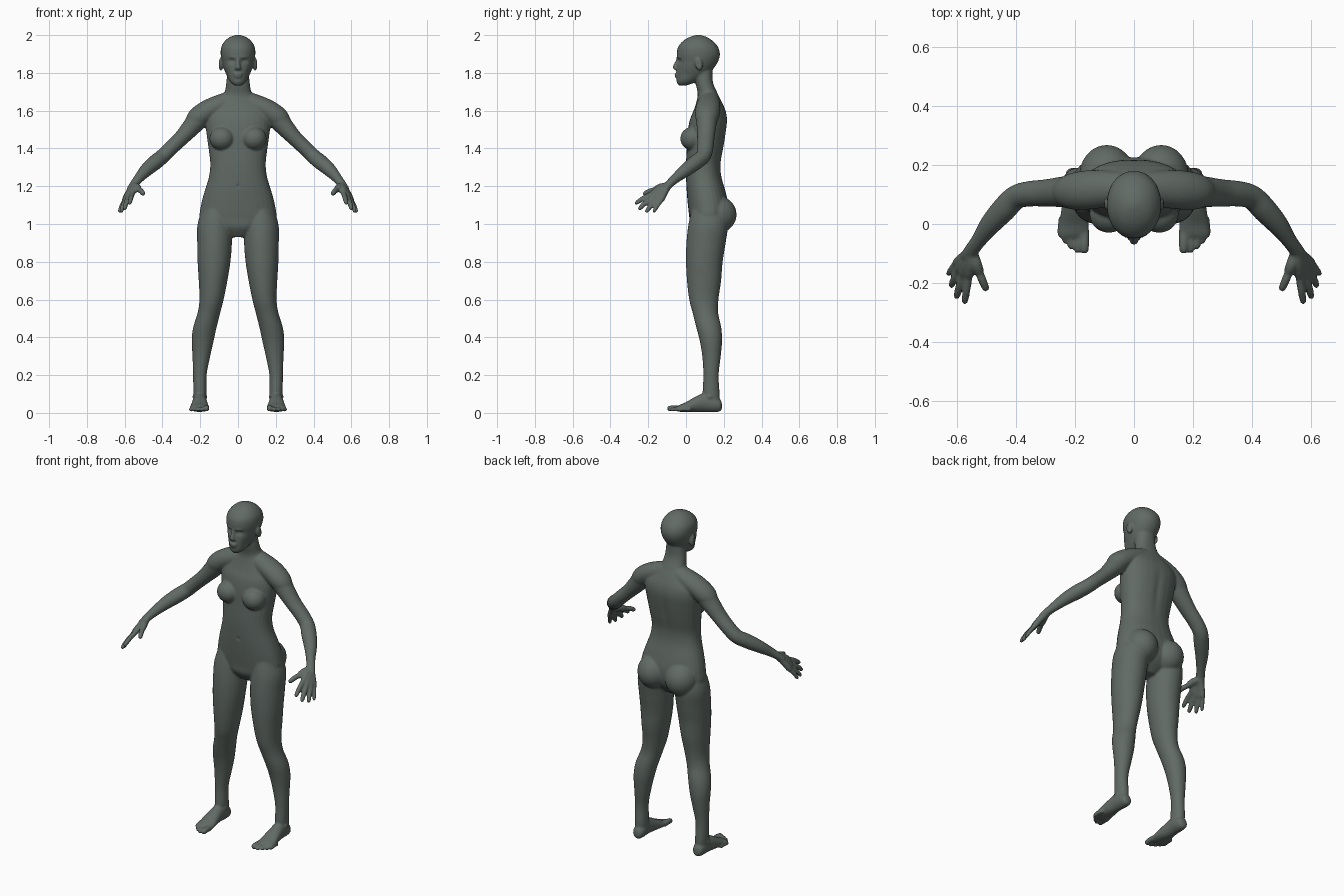
import bpy, bmesh, math
from mathutils import Vector, Matrix

X, Y, Z = Vector((1, 0, 0)), Vector((0, 1, 0)), Vector((0, 0, 1))
bm = bmesh.new()


def spline(rows, steps=5):
    """Catmull-Rom through rows of (x, y, z, ru, rv)."""
    out = []
    for i in range(len(rows) - 1):
        p0, p1, p2, p3 = rows[max(i - 1, 0)], rows[i], rows[i + 1], rows[min(i + 2, len(rows) - 1)]
        for s in range(steps):
            t = s / steps
            out.append([0.5 * (2 * b + (c - a) * t + (2 * a - 5 * b + 4 * c - d) * t * t
                               + (3 * b - a - 3 * c + d) * t ** 3)
                        for a, b, c, d in zip(p0, p1, p2, p3)])
    return out + [list(rows[-1])]


def loft(rows, axes=None, side=1, power=2.0, sides=28):
    """Closed tube of (super)elliptical rings; rings face along the path if no axes given."""
    pts, rings = spline(rows), []
    for i, p in enumerate(pts):
        c = Vector(p[:3])
        if axes:
            u, v = axes
        else:
            t = Vector(pts[min(i + 1, len(pts) - 1)][:3]) - Vector(pts[max(i - 1, 0)][:3])
            u = t.cross(Z).normalized()
            v = u.cross(t).normalized()
        ring = []
        for k in range(sides):
            a = 2 * math.pi * k / sides
            ca, sa = math.cos(a), math.sin(a)
            q = c + u * max(p[3], .001) * math.copysign(abs(ca) ** (2 / power), ca) \
                  + v * max(p[4], .001) * math.copysign(abs(sa) ** (2 / power), sa)
            ring.append(bm.verts.new((q.x * side, q.y, q.z)))
        rings.append(ring)
    for a, b in zip(rings, rings[1:]):
        for k in range(sides):
            n = (k + 1) % sides
            bm.faces.new((a[k], a[n], b[n], b[k]))
    bm.faces.new(rings[0][::-1])
    bm.faces.new(rings[-1])


def profile(rows):
    """(z, x centre, half width, front y, back y) -> loft rows."""
    return [(x, (f + b) / 2, z, w, (b - f) / 2) for z, x, w, f, b in rows]


def ball(c, r, tilt=0):
    m = Matrix.Translation(c) @ Matrix.Rotation(tilt, 4, 'X') @ Matrix.Diagonal((*r, 1))
    bmesh.ops.create_uvsphere(bm, u_segments=24, v_segments=16, radius=1, matrix=m)


def digit(a, b, r, side, lift=.006):
    """Finger or toe with a slight bend and a rounded tip."""
    a, b = Vector(a), Vector(b)
    rows = []
    for t, k in ((0, 1), (.5, 1), (.85, .9), (.96, .62), (1, .25)):
        p = a.lerp(b, t) + Z * lift * math.sin(math.pi * t)
        rows.append((*p, r * k, r * k))
    loft(rows, side=side, sides=14)


# Torso and neck
loft(profile([
    (.93, 0, .05, .06, .15), (.98, 0, .14, .025, .2), (1.03, 0, .2, .018, .222),
    (1.1, 0, .196, .01, .225), (1.17, 0, .178, .004, .21), (1.25, 0, .154, 0, .188),
    (1.32, 0, .147, 0, .184), (1.4, 0, .156, .004, .198), (1.48, 0, .167, .008, .211),
    (1.55, 0, .174, .02, .218), (1.6, 0, .165, .04, .21), (1.65, 0, .115, .056, .188),
    (1.69, 0, .074, .062, .168), (1.75, 0, .062, .05, .143), (1.82, 0, .055, .04, .14)]),
    (X, Y), power=2.25)

# Head
loft(profile([
    (1.733, 0, .018, -.036, 0), (1.75, 0, .04, -.049, .05), (1.78, 0, .058, -.05, .1),
    (1.82, 0, .074, -.049, .143), (1.86, 0, .085, -.045, .17), (1.9, 0, .092, -.049, .18),
    (1.94, 0, .088, -.041, .168), (1.972, 0, .067, -.012, .138), (1.991, 0, .04, .022, .107),
    (2.001, 0, .01, .055, .075)]), (X, Y), power=2.1)

# Nose and lips
loft([(0, -.04, 1.885, .008, .008), (0, -.05, 1.855, .009, .01), (0, -.058, 1.833, .013, .013),
      (0, -.054, 1.82, .017, .012), (0, -.048, 1.815, .008, .006)], (X, Y))
ball((0, -.05, 1.793), (.024, .011, .007))
ball((0, -.049, 1.78), (.02, .011, .007))

for s in (1, -1):
    # Ears, bust, buttocks
    ball((s * .091, .068, 1.845), (.013, .02, .034), .2)
    ball((s * .085, .034, 1.452), (.066, .064, .062))
    ball((s * .092, .162, 1.05), (.094, .106, .1))
    # Shoulder and trapezius
    loft([(.0, .125, 1.66, .05, .055), (.09, .12, 1.632, .062, .055), (.16, .115, 1.6, .066, .057),
          (.215, .11, 1.56, .06, .056), (.25, .11, 1.52, .04, .04)], side=s)
    # Arm
    loft([(.16, .112, 1.6, .055, .05), (.21, .11, 1.556, .056, .055), (.25, .108, 1.51, .051, .049),
          (.3, .105, 1.455, .046, .041), (.355, .102, 1.402, .043, .039), (.4, .09, 1.358, .041, .039),
          (.44, .05, 1.325, .042, .04), (.485, 0, 1.286, .036, .035), (.525, -.055, 1.242, .026, .026),
          (.55, -.09, 1.21, .025, .021), (.565, -.115, 1.185, .027, .018)], side=s)
    # Palm and fingers
    knuckles = ((.558, -.17, 1.163), (.578, -.166, 1.145), (.594, -.152, 1.13), (.602, -.13, 1.124))
    tips = ((.574, -.27, 1.105), (.602, -.252, 1.075), (.62, -.213, 1.06), (.63, -.172, 1.06))
    for i, (k, t) in enumerate(zip(knuckles, tips)):
        root = Vector((.547, -.088, 1.212)).lerp(Vector(k), .1)
        digit(root, Vector(k).lerp(Vector(t), .15), .018, s)
        digit(k, t, (.0135, .0138, .013, .0115)[i], s)
    digit((.548, -.1, 1.2), (.522, -.168, 1.178), .02, s)
    digit((.53, -.15, 1.184), (.498, -.226, 1.155), .0145, s)
    # Leg
    loft(profile([
        (1.1, .11, .07, .035, .2), (1.0, .122, .092, .013, .222), (.9, .124, .092, .002, .21),
        (.8, .127, .087, 0, .194), (.7, .132, .076, .005, .186), (.6, .14, .064, .017, .172),
        (.53, .154, .06, .035, .172), (.45, .176, .062, .055, .187), (.38, .187, .058, .073, .191),
        (.3, .194, .047, .086, .184), (.2, .202, .036, .092, .173), (.1, .201, .035, .088, .178),
        (.04, .2, .03, .1, .175)]), (X, Y), side=s)
    ball((s * .202, .125, .085), (.04, .025, .02))
    # Foot and toes
    loft([(.2, .19, .036, .012, .016), (.2, .18, .04, .028, .032), (.2, .15, .048, .035, .044),
          (.202, .1, .055, .037, .05), (.203, .05, .045, .043, .041), (.203, 0, .031, .05, .026),
          (.204, -.035, .024, .052, .018), (.206, -.05, .022, .042, .01)], (X, Z), side=s)
    for x0, x1, y1, r in ((.168, .168, -.1, .0165), (.193, .193, -.098, .012), (.214, .215, -.085, .0115),
                          (.232, .234, -.066, .011), (.246, .25, -.046, .0105)):
        digit((x0, y1 + .07, r + .007), (x1, y1, r + .003), r, s, .004)

bmesh.ops.recalc_face_normals(bm, faces=bm.faces)
mesh = bpy.data.meshes.new("body")
bm.to_mesh(mesh)
bm.free()
body = bpy.data.objects.new("body", mesh)
bpy.context.collection.objects.link(body)

# Fuse all parts into one skin
fuse = body.modifiers.new("fuse", 'REMESH')
fuse.mode = 'VOXEL'
fuse.voxel_size = .006
soft = body.modifiers.new("soften", 'SMOOTH')
soft.factor = .5
soft.iterations = 4
skin = bpy.data.meshes.new_from_object(body.evaluated_get(bpy.context.evaluated_depsgraph_get()))
body.modifiers.clear()
body.data = skin

# Sculpt strokes: centre, falloff radii, push (mirrored)
strokes = [
    ((.034, -.045, 1.862), (.018, .03, .011), (0, .013, 0)),     # eye sockets
    ((.034, -.035, 1.86), (.009, .03, .005), (0, -.006, 0)),     # eyelids
    ((.03, -.045, 1.883), (.022, .03, .006), (0, -.004, 0)),     # brows
    ((.07, -.02, 1.79), (.02, .04, .025), (-.005, .003, 0)),     # cheeks
    ((0, .21, 1.42), (.018, .05, .13), (0, -.005, 0)),           # spine
    ((0, 0, 1.2), (.008, .03, .009), (0, .006, 0)),              # navel
    ((.2, .17, .53), (.06, .04, .04), (0, -.003, 0)),            # knee hollow
    ((.108, .066, 1.847), (.008, .009, .016), (-.006, 0, 0)),    # ear hollow
]
for v in skin.vertices:
    co = v.co.copy()
    for c, r, push in strokes:
        d = sum(((a - b) / w) ** 2 for a, b, w in zip((abs(co.x), co.y, co.z), c, r))
        if d < 9:
            k = math.exp(-d)
            v.co += Vector((push[0] * math.copysign(1, co.x), push[1], push[2])) * k
    v.co.z = max(v.co.z, 0)

skin.polygons.foreach_set("use_smooth", [True] * len(skin.polygons))
mat = bpy.data.materials.new("dark_grey_green")
mat.diffuse_color = (.12, .145, .13, 1)
skin.materials.clear()
skin.materials.append(mat)
